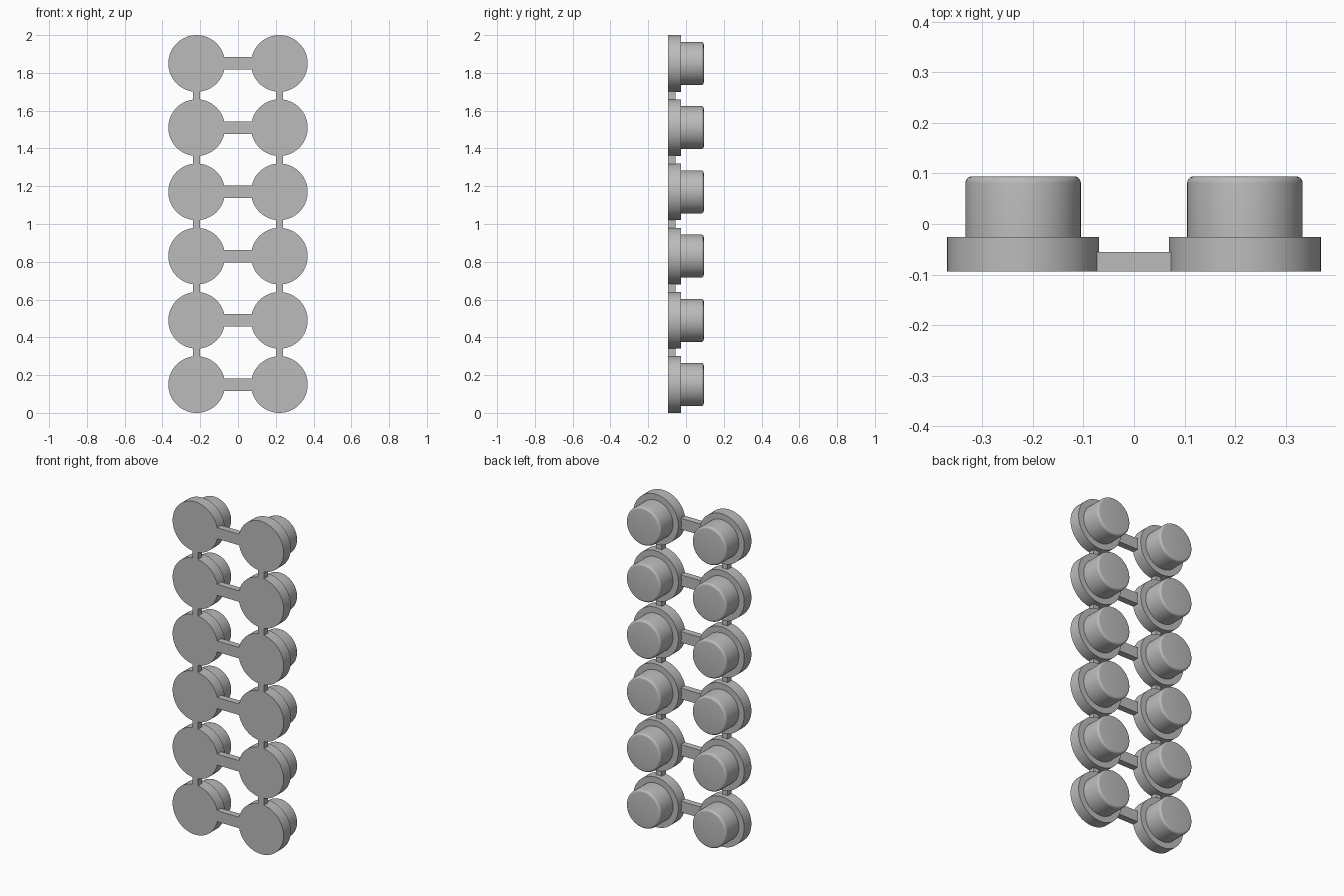
import bpy, bmesh, math
from mathutils import Matrix

cube = bpy.data.objects.get("Cube")
if cube:
    bpy.data.objects.remove(cube, do_unlink=True)

ROWS, PITCH, RADIUS, SIDE = 6, 0.34, 0.15, 0.219
FRONT, STEP, BACK, BAR_BACK = -0.094, -0.026, 0.094, -0.055
CAP_RADIUS, FILLET, SEGMENTS = 0.114, 0.013, 64

grey = bpy.data.materials.new("plain grey")
grey.use_nodes = True
colour = (0.5, 0.5, 0.5, 1)
grey.diffuse_color = colour
grey.node_tree.nodes["Principled BSDF"].inputs["Base Color"].default_value = colour


def finish(name, bm):
    bmesh.ops.recalc_face_normals(bm, faces=bm.faces)
    mesh = bpy.data.meshes.new(name)
    bm.to_mesh(mesh)
    bm.free()
    mesh.materials.append(grey)
    obj = bpy.data.objects.new(name, mesh)
    bpy.context.collection.objects.link(obj)
    return obj


def button(name, x, z):
    """Flanged round button turned about the y axis, with a rounded cap rim."""
    profile = [(RADIUS, FRONT), (RADIUS, STEP), (CAP_RADIUS, STEP)]
    for i in range(6):
        a = math.pi / 2 * i / 5
        profile.append((CAP_RADIUS - FILLET + FILLET * math.cos(a),
                        BACK - FILLET + FILLET * math.sin(a)))
    bm = bmesh.new()
    rings = []
    for r, y in profile:
        rings.append([bm.verts.new((r * math.cos(t), y, r * math.sin(t)))
                      for t in (2 * math.pi * k / SEGMENTS for k in range(SEGMENTS))])
    for low, high in zip(rings, rings[1:]):
        for k in range(SEGMENTS):
            n = (k + 1) % SEGMENTS
            bm.faces.new((low[k], low[n], high[n], high[k]))
    bm.faces.new(rings[0])
    bm.faces.new(rings[-1])
    obj = finish(name, bm)
    obj.location = (x, 0, z)
    bpy.ops.object.select_all(action='DESELECT')
    obj.select_set(True)
    bpy.context.view_layer.objects.active = obj
    bpy.ops.object.shade_smooth_by_angle(angle=math.radians(35))


def bar(name, x, z, width, height):
    """Thin connecting bar, flush with the front of the flanges."""
    bm = bmesh.new()
    bmesh.ops.create_cube(bm, size=1, matrix=Matrix.Diagonal(
        (width, BAR_BACK - FRONT, height, 1)))
    finish(name, bm).location = (x, (FRONT + BAR_BACK) / 2, z)


# Rows of paired buttons, each pair tied by a cross bar
for row in range(ROWS):
    z = RADIUS + row * PITCH
    bar(f"cross_bar_{row + 1}", 0, z, 2 * (SIDE - RADIUS) + 0.015, 0.066)
    for side, x in (("left", SIDE), ("right", -SIDE)):
        button(f"{side}_button_{row + 1}", x, z)
        # Short link up to the next button
        if row < ROWS - 1:
            bar(f"{side}_link_{row + 1}", x, z + PITCH / 2,
                0.038, PITCH - 2 * RADIUS + 0.006)
